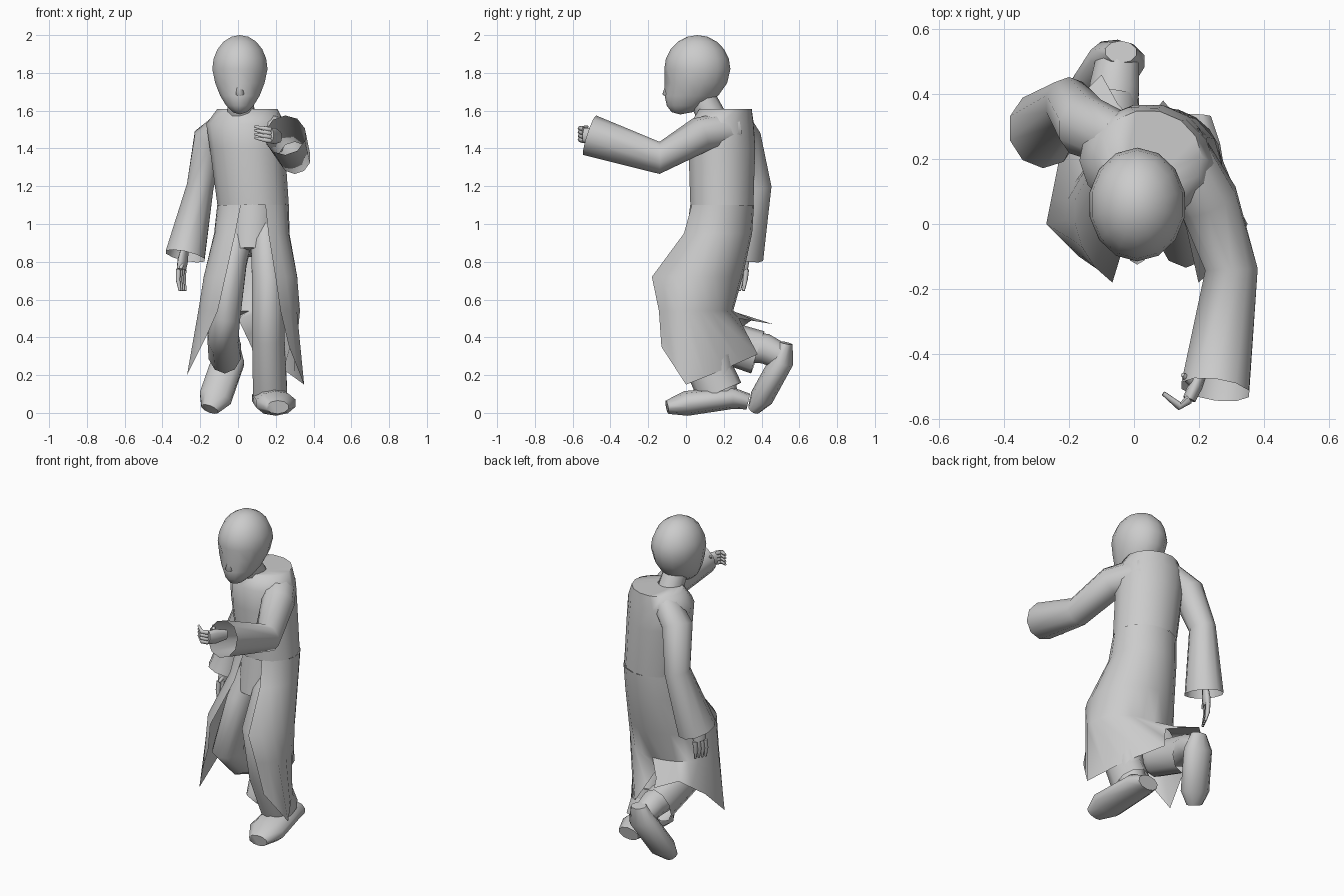
import bpy, bmesh, math
from mathutils import Vector

cube = bpy.data.objects.get("Cube")
if cube:
    bpy.data.objects.remove(cube)

grey = bpy.data.materials.new("plain_grey")
grey.use_nodes = True
grey.diffuse_color = (.6, .6, .6, 1)
shader = grey.node_tree.nodes["Principled BSDF"]
shader.inputs["Base Color"].default_value = grey.diffuse_color


def finish(name, bm):
    """Turn a bmesh into a smooth-shaded grey object."""
    bmesh.ops.recalc_face_normals(bm, faces=bm.faces)
    mesh = bpy.data.meshes.new(name)
    bm.to_mesh(mesh)
    bm.free()
    mesh.materials.append(grey)
    obj = bpy.data.objects.new(name, mesh)
    bpy.context.collection.objects.link(obj)
    bpy.ops.object.select_all(action="DESELECT")
    obj.select_set(True)
    bpy.context.view_layer.objects.active = obj
    bpy.ops.object.shade_smooth_by_angle(angle=math.radians(65))


def loft(name, rings, closed=True, capped=False):
    """Skin matching rings of points, as a closed tube or an open sheet."""
    bm = bmesh.new()
    rows = [[bm.verts.new(p) for p in ring] for ring in rings]
    count = len(rows[0])
    for lower, upper in zip(rows, rows[1:]):
        for i in range(count if closed else count - 1):
            j = (i + 1) % count
            bm.faces.new((lower[i], lower[j], upper[j], upper[i]))
    if capped:
        bm.faces.new(rows[0])
        bm.faces.new(rows[-1])
    finish(name, bm)


def ellipse(centre, across, along, sides):
    """Points around a centre, spanned by two radius vectors."""
    angles = [math.tau * (i + .5) / sides for i in range(sides)]
    return [centre + across * math.cos(a) + along * math.sin(a) for a in angles]


def tube(name, points, radii, depth=1, side=(1, 0, 0), sides=10, capped=True):
    """Tube along points; depth is its second radius relative to the first."""
    points = [Vector(p) for p in points]
    rings = []
    for i, (point, radius) in enumerate(zip(points, radii)):
        tangent = points[min(i + 1, len(points) - 1)] - points[max(i - 1, 0)]
        tangent.normalize()
        across = Vector(side)
        across = (across - tangent * across.dot(tangent)).normalized()
        along = tangent.cross(across)
        rings.append(ellipse(point, across * radius, along * radius * depth, sides))
    loft(name, rings, capped=capped)


# Head: a sphere with the lower half drawn out to a forward, narrow chin
bm = bmesh.new()
bmesh.ops.create_uvsphere(bm, u_segments=14, v_segments=10, radius=1)
for vert in bm.verts:
    x, y, z = vert.co
    low = max(0, -z)
    eye_hollow = y < -.7 and .1 < abs(x) < .6 and -.5 < z < -.2
    vert.co.x = .01 + .15 * x * (1 - .2 * low)
    vert.co.y = .06 + .175 * y - .09 * low * low + (.02 if eye_hollow else 0)
    vert.co.z = 1.82 + z * (.24 if z < 0 else .18)
finish("head", bm)

# Face details and neck
tube("nose", [(.01, -.09, 1.76), (.01, -.1, 1.69), (.01, -.08, 1.67)],
     [.01, .025, .015], sides=6)
for label, height in (("upper_lip", 1.65), ("lower_lip", 1.63)):
    tube(label, [(-.03, -.07, height), (.01, -.09, height), (.05, -.07, height)],
         [.004, .009, .004], side=(0, 0, 1), sides=6)
tube("neck", [(.02, .17, 1.5), (.01, .07, 1.7)], [.08, .07])

# Coat body: waist, chest, shoulders and collar, turned at the shoulders
turn = math.radians(-12)
rings = []
for x, y, z, width, depth in (
        (.08, .19, 1.1, .19, .17), (.05, .19, 1.4, .2, .18), (.04, .19, 1.53, .21, .17),
        (.05, .21, 1.61, .16, .14), (.02, .13, 1.61, .07, .07)):
    across = Vector((math.cos(turn), math.sin(turn), 0)) * width
    along = Vector((-math.sin(turn), math.cos(turn), 0)) * depth
    rings.append(ellipse(Vector((x, y, z)), across, along, 14))
loft("coat_body", rings)

# Coat skirt: parted in front, ending in a ragged hem with a tail over the calf
rings = []
for step, (y, z, width, depth) in enumerate((
        (.19, 1.1, .19, .17), (.16, .95, .2, .19), (.04, .72, .25, .26), (.03, .54, .27, .22))):
    half_span = math.radians(160 - 6 * step)
    angles = [(i / 9 - 1) * half_span for i in range(19)]
    rings.append([(.08 - .007 * step - width * math.sin(a), y + depth * math.cos(a), z)
                  for a in angles])
corners = [Vector(p) for p in (
    (.27, -.13, .35), (.35, 0, .15), (.24, .2, .23), (.09, .38, .31), (0, .28, .5),
    (-.1, .46, .47), (-.2, .36, .5), (-.24, .15, .35), (-.27, 0, .2), (-.17, -.1, .4))]
hem = corners[:1]
for previous, corner in zip(corners, corners[1:]):
    hem += [previous.lerp(corner, .5), corner]
loft("coat_skirt", rings + [hem], closed=False)

# Sleeves: one reaching forward, one hanging, both open at the cuff
tube("left_sleeve", [(.12, .24, 1.5), (.23, .07, 1.47), (.3, -.14, 1.35), (.25, -.51, 1.47)],
     [.1, .095, .085, .11], capped=False)
tube("right_sleeve", [(-.05, .26, 1.53), (-.15, .3, 1.45), (-.2, .37, 1.2), (-.28, .29, .83)],
     [.08, .09, .075, .11], depth=1.1, capped=False)

# Hips and trousers: the left knee steps forward, the right shin trails behind
tube("hips", [(.08, .18, 1.15), (.07, .12, .85)], [.15, .13])
tube("left_trouser_leg", [(.14, .18, 1.05), (.16, -.02, .7), (.16, .05, .4), (.17, .18, .11)],
     [.08, .09, .09, .095], depth=1.3, capped=False)
tube("right_trouser_leg", [(.03, .18, 1.05), (-.03, .08, .8), (-.07, 0, .5),
                           (-.08, .13, .4), (-.07, .38, .32)],
     [.08, .08, .085, .085, .09], depth=1.3, capped=False)

# Shoes with ankles: the left one flat, the right one standing on its toe
tube("left_shoe", [(.17, .33, .06), (.17, .24, .08), (.2, 0, .05), (.21, -.1, .03)],
     [.07, .1, .11, .06], depth=.6)
tube("left_ankle", [(.17, .16, .3), (.17, .2, .06)], [.08, .08])
tube("right_shoe", [(-.04, .53, .37), (-.05, .51, .28), (-.12, .4, .08), (-.15, .36, .02)],
     [.05, .09, .09, .05], depth=.7)
tube("right_ankle", [(-.07, .3, .35), (-.06, .42, .34), (-.05, .5, .3)], [.08, .08, .07])


def hand(prefix, wrist, forward, curl, spread):
    """Palm, four curling fingers in a row along spread, and a thumb."""
    wrist, forward, curl, spread = map(Vector, (wrist, forward, curl, spread))
    knuckle = wrist + forward
    middle = wrist + forward * .6
    tube(prefix + "_palm", [wrist, middle, knuckle], [.03, .045, .04], depth=.5, side=spread)
    for i in range(4):
        shift = spread * (i - 1.5)
        bend = knuckle + forward * .3 + curl * .3 + shift
        tube(f"{prefix}_finger_{i + 1}", [knuckle + shift, bend, bend + curl],
             [.014, .013, .007], side=spread, sides=6)
    tip = middle + curl * .8 + spread * 2
    tube(prefix + "_thumb", [middle, middle.lerp(tip, .6), tip],
         [.016, .013, .007], side=forward.cross(curl), sides=6)


hand("left", (.22, -.43, 1.46), (-.05, -.11, .01), (-.05, .04, .01), (0, 0, .02))
hand("right", (-.28, .3, .88), (-.02, -.01, -.12), (.01, -.01, -.06), (-.01, -.02, 0))
